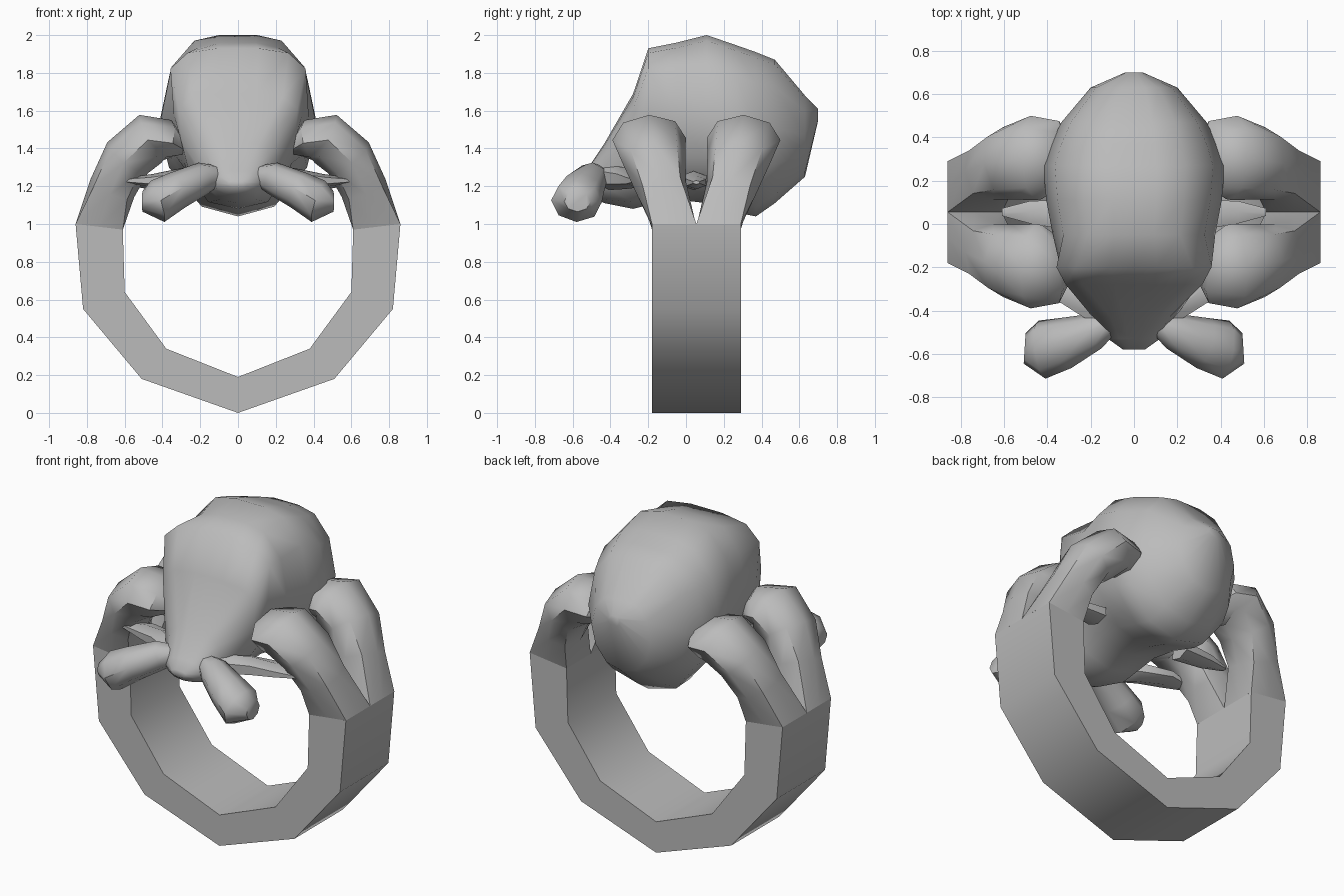
import bpy, bmesh, math
from mathutils import Vector

if "Cube" in bpy.data.objects:
    bpy.data.objects.remove(bpy.data.objects["Cube"])

MID_Y = 0.055  # centre plane of the band

grey = bpy.data.materials.new("grey metal")
grey.diffuse_color = (0.5, 0.5, 0.5, 1)
grey.use_nodes = True
grey.node_tree.nodes["Principled BSDF"].inputs["Base Color"].default_value = grey.diffuse_color


def finish(name, bm, y=0.0, mirror=(True, False), angle=50):
    """Turn a bmesh into a mirrored, shaded object."""
    bmesh.ops.recalc_face_normals(bm, faces=bm.faces)
    me = bpy.data.meshes.new(name)
    bm.to_mesh(me)
    bm.free()
    me.materials.append(grey)
    ob = bpy.data.objects.new(name, me)
    ob.location.y = y
    bpy.context.collection.objects.link(ob)
    if any(mirror):
        mod = ob.modifiers.new("mirror", 'MIRROR')
        mod.use_axis = (mirror[0], mirror[1], False)
        mod.merge_threshold = 0.0005
    bpy.ops.object.select_all(action='DESELECT')
    ob.select_set(True)
    bpy.context.view_layer.objects.active = ob
    bpy.ops.object.shade_smooth_by_angle(angle=math.radians(angle))
    return ob


def loft(rings):
    """Skin closed rings of points and cap both ends."""
    bm = bmesh.new()
    rows = [[bm.verts.new(p) for p in r] for r in rings]
    n = len(rows[0])
    for a, b in zip(rows, rows[1:]):
        for i in range(n):
            j = (i + 1) % n
            bm.faces.new((a[i], a[j], b[j], b[i]))
    bm.faces.new(rows[0])
    bm.faces.new(rows[-1])
    return bm


def tube(stations, sides=8, start=None, side=(0, 1, 0)):
    """Stations: centre, half thickness, half width, squareness exponent."""
    pts = [Vector(s[0]) for s in stations]
    rings = []
    for k, (c, a, b, e) in enumerate(stations):
        t = pts[min(k + 1, len(pts) - 1)] - pts[max(k - 1, 0)]
        if k == 0 and start:
            t = Vector(start)
        t.normalize()
        n = Vector(side).cross(t).normalized()
        w = t.cross(n)
        ring = []
        for i in range(sides):
            ang = math.tau * i / sides
            u, v = [math.copysign(abs(q) ** e, q) if abs(q) > 1e-6 else 0
                    for q in (math.cos(ang), math.sin(ang))]
            ring.append(pts[k] + n * u * a + w * v * b)
        rings.append(ring)
    return loft(rings)


# Band: open faceted hoop, half of it, mirrored in x
outer = [(0, 0), (0.51, 0.18), (0.82, 0.55), (0.86, 1.0)]
inner = [(0, 0.19), (0.38, 0.34), (0.60, 0.64), (0.61, 0.97)]
bm = bmesh.new()
rows = []
for (xo, zo), (xi, zi) in zip(outer, inner):
    rows.append([bm.verts.new(p) for p in (
        (xo, -0.235, zo), (xo, 0.235, zo), (xi, 0.235, zi), (xi, -0.235, zi))])
for a, b in zip(rows, rows[1:]):
    for i in range(4):
        j = (i + 1) % 4
        bm.faces.new((a[i], a[j], b[j], b[i]))
bm.faces.new(rows[-1])
finish("band", bm, MID_Y, angle=60)

# Four prongs rising from the band ends to rounded knobs
bm = tube([
    ((0.735, 0.1175, 0.985), 0.126, 0.1175, 0.001),
    ((0.665, 0.185, 1.19), 0.125, 0.135, 0.8),
    ((0.585, 0.225, 1.35), 0.135, 0.17, 0.9),
    ((0.465, 0.25, 1.45), 0.14, 0.195, 1),
    ((0.385, 0.24, 1.44), 0.115, 0.185, 1),
    ((0.30, 0.21, 1.40), 0.04, 0.08, 1),
], start=(-0.12, 0, 1))
finish("prong", bm, MID_Y, (True, True))

# Skull: half outlines of the cranium and of the squarer face
cranium = [(0, 1), (0.25, 1), (0.57, 0.967), (0.87, 0.81), (1, 0.52),
           (0.87, 0.27), (0.5, 0.06), (0, 0)]
face = [(0, 1), (0.3, 1), (0.75, 0.97), (1, 0.87), (0.95, 0.58),
        (0.8, 0.27), (0.5, 0.06), (0, 0)]
# Sections along y: y, bottom, top, half width, outline
sections = [
    (-0.58, 1.19, 1.23, 0.05, cranium),
    (-0.53, 1.15, 1.28, 0.12, cranium),
    (-0.43, 1.11, 1.43, 0.19, cranium),
    (-0.28, 1.08, 1.69, 0.315, face),
    (-0.20, 1.10, 1.93, 0.358, face),
    (-0.05, 1.13, 1.96, 0.375, cranium),
    (0.11, 1.11, 2.00, 0.405, cranium),
    (0.27, 1.06, 1.945, 0.42, cranium),
    (0.37, 1.04, 1.91, 0.385, cranium),
    (0.47, 1.11, 1.87, 0.335, cranium),
    (0.63, 1.25, 1.68, 0.20, cranium),
    (0.70, 1.55, 1.61, 0.04, cranium),
]
rings = []
for y, lo, hi, w, half in sections:
    full = half + [(-x, z) for x, z in half[-2:0:-1]]
    rings.append([(w * x, y, lo + (hi - lo) * z) for x, z in full])
finish("skull", loft(rings), 0, (False, False), 65)

# Bone knobs flaring out in front of the snout
bm = tube([
    ((0.10, -0.45, 1.26), 0.05, 0.05, 1),
    ((0.18, -0.495, 1.245), 0.085, 0.085, 1),
    ((0.32, -0.55, 1.18), 0.10, 0.12, 1),
    ((0.425, -0.58, 1.12), 0.115, 0.135, 1),
    ((0.505, -0.575, 1.12), 0.055, 0.07, 1),
])
finish("front_bone", bm, 0)

# Flat spikes sweeping from the snout to the front prongs
bm = tube([
    ((0.12, -0.44, 1.25), 0.07, 0.06, 1),
    ((0.30, -0.31, 1.24), 0.055, 0.075, 1),
    ((0.45, -0.25, 1.23), 0.035, 0.08, 1),
    ((0.66, -0.25, 1.23), 0.004, 0.01, 1),
], sides=6)
finish("side_spike", bm, 0)

# Short stubs between skull and prongs
bm = tube([
    ((0.30, 0.04, 1.23), 0.05, 0.08, 1),
    ((0.48, 0.055, 1.22), 0.035, 0.06, 1),
    ((0.61, 0.055, 1.22), 0.01, 0.02, 1),
], sides=6)
finish("side_stub", bm, 0)
